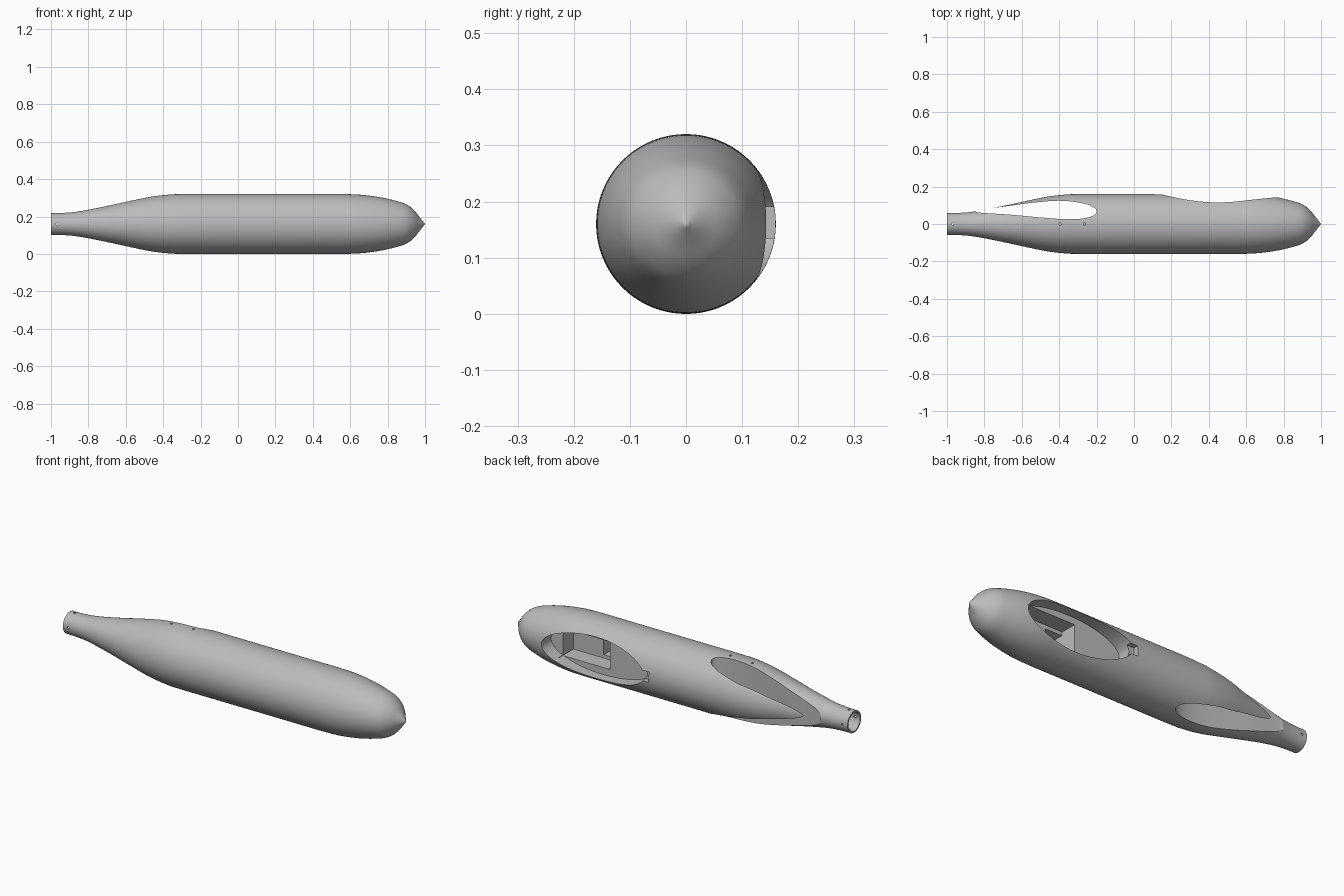
import bpy, bmesh, math
from mathutils import Vector

cube = bpy.data.objects.get("Cube")
if cube:
    bpy.data.objects.remove(cube, do_unlink=True)

AXIS_Z = 0.16
SEGMENTS = 80

grey = bpy.data.materials.new("hull grey")
grey.use_nodes = True
GREY = (0.5, 0.5, 0.5, 1)
grey.diffuse_color = GREY
grey.node_tree.nodes["Principled BSDF"].inputs["Base Color"].default_value = GREY


def smooth_path(pts, steps=4, closed=False):
    """Catmull-Rom interpolation of 2D points."""
    n, out = len(pts), []
    pick = (lambda i: Vector(pts[i % n])) if closed else (lambda i: Vector(pts[min(max(i, 0), n - 1)]))
    for i in range(n if closed else n - 1):
        a, b, c, d = (pick(i + k) for k in (-1, 0, 1, 2))
        for s in range(steps):
            t = s / steps
            out.append(0.5 * (2 * b + (c - a) * t + (2 * a - 5 * b + 4 * c - d) * t ** 2
                              + (3 * b - a - 3 * c + d) * t ** 3))
    return out if closed else out + [Vector(pts[-1])]


def make_object(name, bm):
    bmesh.ops.recalc_face_normals(bm, faces=bm.faces)
    mesh = bpy.data.meshes.new(name)
    bm.to_mesh(mesh)
    bm.free()
    mesh.materials.append(grey)
    obj = bpy.data.objects.new(name, mesh)
    bpy.context.collection.objects.link(obj)
    return obj


def revolve(name, profile):
    """Closed body around the long axis; both profile ends lie on the axis."""
    bm = bmesh.new()
    start = bm.verts.new((profile[0][0], 0, AXIS_Z))
    end = bm.verts.new((profile[-1][0], 0, AXIS_Z))
    rings = []
    for x, r in profile[1:-1]:
        rings.append([bm.verts.new((x, r * math.cos(a), AXIS_Z + r * math.sin(a)))
                      for a in (math.tau * i / SEGMENTS for i in range(SEGMENTS))])
    for i in range(SEGMENTS):
        j = (i + 1) % SEGMENTS
        bm.faces.new((start, rings[0][i], rings[0][j]))
        bm.faces.new((end, rings[-1][j], rings[-1][i]))
        for p, q in zip(rings, rings[1:]):
            bm.faces.new((p[i], q[i], q[j], p[j]))
    return make_object(name, bm)


def prism(name, outline, direction):
    """Extrude a 3D outline along a direction."""
    bm = bmesh.new()
    face = bm.faces.new([bm.verts.new(p) for p in outline])
    new = bmesh.ops.extrude_face_region(bm, geom=[face])["geom"]
    bmesh.ops.translate(bm, vec=direction, verts=[v for v in new if isinstance(v, bmesh.types.BMVert)])
    return make_object(name, bm)


def box(name, x0, x1, y0, y1, z0, z1):
    z0, z1 = z0 + AXIS_Z, z1 + AXIS_Z
    return prism(name, [(x0, y0, z0), (x1, y0, z0), (x1, y0, z1), (x0, y0, z1)], (0, y1 - y0, 0))


def drill(name, centre, direction, radius=0.006):
    """Round hole cutter starting at centre."""
    d = Vector(direction).normalized()
    u = d.orthogonal().normalized()
    v = d.cross(u)
    ring = [Vector(centre) + radius * (u * math.cos(a) + v * math.sin(a))
            for a in (math.tau * i / 12 for i in range(12))]
    return prism(name, ring, direction)


# Hull with a blind bore in the narrow tail tube
outer = smooth_path([(-1, .058), (-.94, .059), (-.86, .066), (-.74, .088), (-.6, .118), (-.47, .145),
                     (-.37, .157), (-.28, .16), (.0, .16), (.3, .16), (.55, .16), (.66, .156),
                     (.76, .143), (.84, .125), (.9, .105), (.94, .075), (.97, .038), (1, 0)])
hull = revolve("hull", [(-.88, 0), (-.88, .05), (-1, .05)] + [tuple(p) for p in outer])

# Rounded slot running vertically through the tail
slot = smooth_path([(-.85, .066), (-.66, .05), (-.5, .035), (-.37, .026), (-.27, .03), (-.21, .05),
                    (-.205, .08), (-.26, .107), (-.38, .124), (-.5, .118), (-.66, .098)], 5, True)
cutters = [prism("slot_cutter", [(p.x, p.y, -.1) for p in slot], (0, 0, .6))]

# Elliptical bay on the back, with its stepped recess and cable notch
ellipse = [(.45 + .31 * math.cos(a), .06, AXIS_Z + .111 * math.sin(a))
           for a in (math.tau * i / 64 for i in range(64))]
cutters += [
    prism("bay_cutter", ellipse, (0, .2, 0)),
    box("recess_cutter", .41, .69, -.03, .1, -.073, .075),
    box("inner_recess_cutter", .412, .51, -.1, 0, -.055, .055),
    box("notch_cutter", .11, .2, .13, .2, -.025, .03),
]

# Small screw holes on top and around the tail tube
for x in (-.395, -.265):
    cutters.append(drill("top_hole_cutter", (x, 0, AXIS_Z + .12), (0, 0, .1)))
for i in range(4):
    a = math.tau * i / 4
    d = Vector((0, math.cos(a), math.sin(a)))
    cutters.append(drill("tail_hole_cutter", Vector((-.97, 0, AXIS_Z)) + d * .03, d * .06))

for c in cutters:
    c.hide_render = True
    mod = hull.modifiers.new(c.name, "BOOLEAN")
    mod.operation = "DIFFERENCE"
    mod.solver = "EXACT"
    mod.object = c

# Bake the cuts, drop the cutters and smooth the curved skin
bpy.context.view_layer.update()
baked = bpy.data.meshes.new_from_object(hull.evaluated_get(bpy.context.evaluated_depsgraph_get()))
hull.modifiers.clear()
hull.data = baked
for c in cutters:
    bpy.data.objects.remove(c, do_unlink=True)

bpy.ops.object.select_all(action="DESELECT")
hull.select_set(True)
bpy.context.view_layer.objects.active = hull
bpy.ops.object.shade_smooth_by_angle(angle=math.radians(30))
